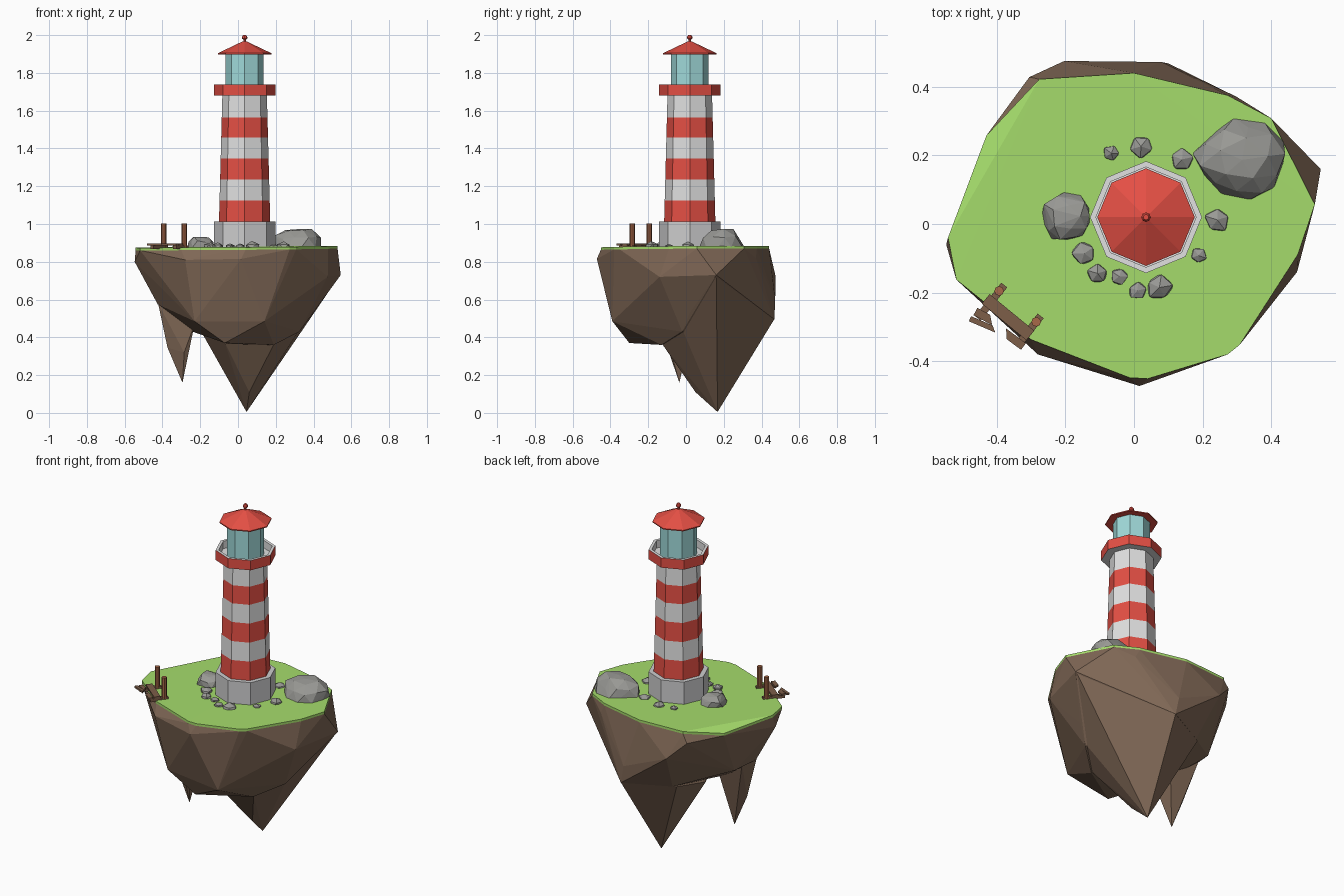
import bpy, bmesh, math, random
from mathutils import Vector

if "Cube" in bpy.data.objects:
    bpy.data.objects.remove(bpy.data.objects["Cube"])

random.seed(4)
CX, CY = 0.035, 0.02  # lighthouse axis


def mat(name, r, g, b):
    m = bpy.data.materials.new(name)
    lin = [((c / 255 + 0.055) / 1.055) ** 2.4 for c in (r, g, b)]
    m.diffuse_color = (*lin, 1)
    m.use_nodes = True
    m.node_tree.nodes["Principled BSDF"].inputs["Base Color"].default_value = m.diffuse_color
    return m


GRASS = mat("grass green", 165, 220, 107)
EARTH = mat("earth brown", 128, 104, 86)
STONE = mat("stone grey", 153, 153, 149)
RED = mat("signal red", 228, 79, 68)
WHITE = mat("off white", 225, 225, 225)
BASE = mat("base grey", 205, 205, 206)
GLASS = mat("lantern glass", 160, 218, 218)
WOOD = mat("plank brown", 125, 94, 73)
POST = mat("post brown", 168, 104, 72)


def finish(name, bm, mats):
    bmesh.ops.recalc_face_normals(bm, faces=bm.faces[:])
    me = bpy.data.meshes.new(name)
    bm.to_mesh(me)
    bm.free()
    for m in mats:
        me.materials.append(m)
    ob = bpy.data.objects.new(name, me)
    bpy.context.collection.objects.link(ob)
    return ob


def lathe(name, profile, mats, seg_mats=None, n=8, cx=CX, cy=CY):
    """Spin (radius, z) points into n flat sides; seg_mats colours each band."""
    bm = bmesh.new()
    rings = []
    for r, z in profile:
        if r == 0:
            rings.append([bm.verts.new((cx, cy, z))] * n)
        else:
            rings.append([bm.verts.new((cx + r * math.cos(2 * math.pi * i / n),
                                        cy + r * math.sin(2 * math.pi * i / n), z)) for i in range(n)])
    for k in range(len(rings) - 1):
        a, b = rings[k], rings[k + 1]
        for i in range(n):
            j = (i + 1) % n
            vs = list(dict.fromkeys((a[i], a[j], b[j], b[i])))
            f = bm.faces.new(vs)
            f.material_index = seg_mats[k] if seg_mats else 0
    return finish(name, bm, mats)


def hull(name, pts, m):
    bm = bmesh.new()
    for p in pts:
        bm.verts.new(p)
    bmesh.ops.convex_hull(bm, input=bm.verts[:])
    bmesh.ops.delete(bm, geom=[v for v in bm.verts if not v.link_faces], context='VERTS')
    return finish(name, bm, [m])


def beam(name, a, b, width, z0, z1, m=WOOD, skew=0.0):
    """Flat board between two plan points, with optional splintered end."""
    a, b = Vector((*a, 0)), Vector((*b, 0))
    d = (b - a).normalized()
    s = Vector((-d.y, d.x, 0)) * width / 2
    plan = [a + s, a - s, b - s + d * skew, b + s]
    return hull(name, [(p.x, p.y, z) for p in plan for z in (z0, z1)], m)


# Grass top, dipping at the back left corner
outline = [(-.276, .422), (0, .44), (.273, .375), (.36, .314), (.40, .308), (.527, .057),
           (.477, -.09), (.308, -.352), (.273, -.38), (.04, -.451), (-.013, -.448),
           (-.247, -.352), (-.30, -.337), (-.518, -.162), (-.542, -.04), (-.43, .258), (-.404, .267)]


def ground(x, y):
    dip = .028 if x < -.39 and y > .2 else 0
    return 0.879 + 0.008 * x + 0.006 * y + .03 * max(0, y - .35) - dip


hull("grass_top", [(x, y, ground(x, y) - d) for x, y in outline for d in (0, .014)], GRASS)

# Floating rock: broad upper mass, main spike and small left spike
rock = hull("island_rock", [(x, y, ground(x, y) - 0.0135) for x, y in outline] + [
    (-.547, -.06, .80), (.016, -.472, .815), (-.28, -.38, .81), (.475, -.14, .72), (.544, .16, .73),
    (.30, .37, .82), (.08, .472, .60), (-.203, .475, .72), (-.305, .428, .82),
    (-.425, -.05, .575), (-.41, .13, .575), (-.23, -.33, .485), (.14, -.39, .485), (-.07, -.30, .37),
    (-.24, -.08, .43), (.395, .02, .53), (.325, -.02, .43), (.19, -.13, .36), (-.05, -.13, .365),
    (.10, .468, .495), (-.15, .34, .49)], EARTH)
main = hull("main_spike", [
    (.54, .16, .73), (.39, .03, .53), (.10, .467, .495), (-.17, .33, .49), (-.20, .10, .44),
    (-.07, -.12, .372), (.19, -.125, .363), (.32, -.015, .432), (.06, .05, .11), (.045, .167, .005),
    (0, .1, .65)], EARTH)
left = hull("left_spike", [
    (-.294, -.035, .16), (-.373, -.04, .345), (-.285, -.09, .32), (-.275, -.01, .32),
    (-.423, -.06, .58), (-.41, .06, .585), (-.23, -.12, .47), (-.23, .03, .49)], EARTH)
for part in (main, left):
    mod = rock.modifiers.new("join", 'BOOLEAN')
    mod.operation = 'UNION'
    mod.solver = 'EXACT'
    mod.object = part
    bpy.context.view_layer.objects.active = rock
    bpy.ops.object.modifier_apply(modifier=mod.name)
    bpy.data.objects.remove(part)

# Lighthouse: plinth, striped tower, gallery, lantern, roof, finial
lathe("plinth", [(.163, .865), (.163, 1.013), (.13, 1.013)], [BASE])
zs = [1.0, 1.124, 1.235, 1.347, 1.457, 1.563, 1.685]
lathe("striped_tower", [(.136 - .018 * (z - 1.0) / .68, z) for z in zs], [RED, WHITE],
      [i % 2 for i in range(6)])
lathe("gallery", [(0, 1.68), (.163, 1.68), (.163, 1.738), (.146, 1.738), (.146, 1.694), (0, 1.694)],
      [WHITE, RED], [0, 1, 0, 0, 0])
lathe("lantern_glass", [(.1, 1.69), (.1, 1.905)], [GLASS])
lathe("roof", [(0, 1.903), (.142, 1.898), (.142, 1.904), (.012, 1.966), (0, 1.967)], [RED])
lathe("finial", [(.007, 1.96), (.007, 1.976), (.014, 1.982), (.014, 1.991), (.008, 2.0), (0, 2.0)], [RED])


# Boulders: dented icospheres half sunk in the grass
def boulder(name, x, y, rx, ry, h, sub=1):
    bm = bmesh.new()
    bmesh.ops.create_icosphere(bm, subdivisions=sub, radius=1)
    turn = random.uniform(0, 6)
    for v in bm.verts:
        k = random.uniform(.86, 1.1)
        px, py = v.co.x * k, v.co.y * k
        qx = px * math.cos(turn) - py * math.sin(turn)
        qy = px * math.sin(turn) + py * math.cos(turn)
        v.co = (x + qx * rx, y + qy * ry, .878 + max(v.co.z * h * k, -.012))
    bmesh.ops.convex_hull(bm, input=bm.verts[:])
    bmesh.ops.delete(bm, geom=[v for v in bm.verts if not v.link_faces], context='VERTS')
    finish(name, bm, [STONE])


boulder("big_boulder", .315, .187, .135, .116, .105, 2)
boulder("left_boulder", -.198, .02, .077, .072, .058, 2)
for i, (x, y, r) in enumerate([(-.066, .206, .025), (.02, .226, .036), (.14, .188, .035),
                               (.243, .012, .037), (.188, -.092, .023), (.074, -.185, .037),
                               (.01, -.194, .026), (-.043, -.153, .025), (-.106, -.144, .030),
                               (-.145, -.086, .034)]):
    boulder("small_rock_%d" % (i + 1), x, y, r * 1.1, r * 1.05, r * .8)

# Broken jetty: two posts, two joists, one whole plank and splintered stubs
for i, (x, y) in enumerate([(-.393, -.195), (-.285, -.285)]):
    lathe("jetty_post_%d" % (i + 1), [(0, .86), (.014, .86), (.014, 1.003), (0, 1.003)], [POST],
          cx=x, cy=y)
beam("joist_left", (-.378, -.178), (-.455, -.275), .022, .868, .886)
beam("joist_right", (-.272, -.268), (-.335, -.348), .022, .868, .886)
beam("whole_plank", (-.432, -.218), (-.302, -.325), .036, .886, .897)
beam("broken_plank_left", (-.478, -.276), (-.415, -.303), .016, .886, .897, skew=.015)
beam("broken_plank_mid", (-.462, -.255), (-.425, -.275), .024, .886, .897, skew=.02)
beam("broken_plank_right", (-.322, -.357), (-.365, -.325), .024, .886, .897, skew=.018)
